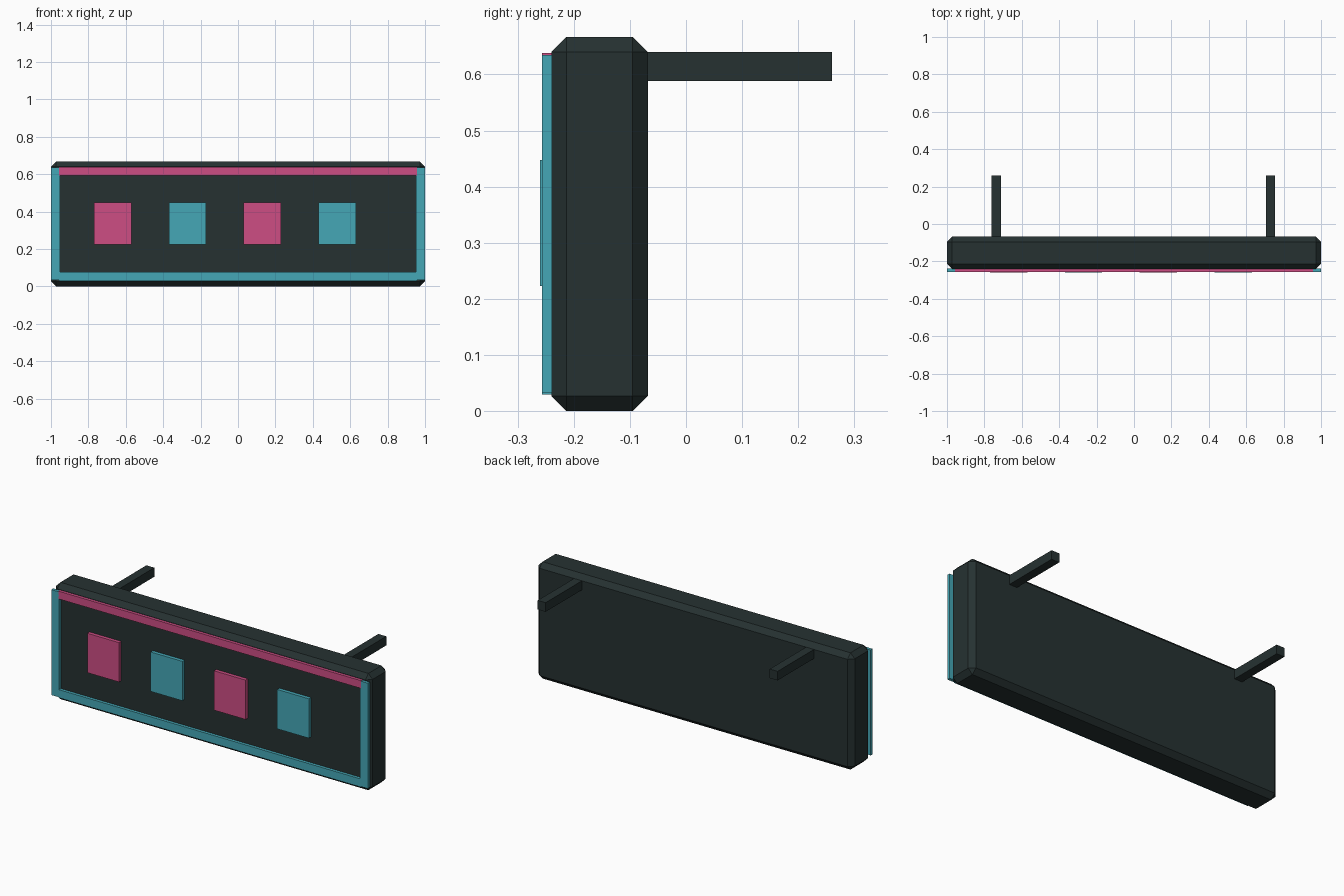
import bpy

cube = bpy.data.objects.get("Cube")
if cube:
    bpy.data.objects.remove(cube, do_unlink=True)


def make_material(name, rgb):
    mat = bpy.data.materials.new(name)
    mat.use_nodes = True
    color = (*rgb, 1.0)
    mat.diffuse_color = color
    mat.node_tree.nodes["Principled BSDF"].inputs["Base Color"].default_value = color
    return mat


dark = make_material("dark slate", (0.019, 0.031, 0.031))
teal = make_material("teal", (0.06, 0.39, 0.47))
pink = make_material("pink", (0.61, 0.075, 0.23))


def box(name, x, y, z, mat, bevel=0.0):
    """Box from (min, max) ranges, with an optional flat chamfer."""
    spans = (x, y, z)
    bpy.ops.mesh.primitive_cube_add(size=1, location=[(a + b) / 2 for a, b in spans])
    obj = bpy.context.object
    obj.name = name
    obj.scale = [b - a for a, b in spans]
    bpy.ops.object.transform_apply(location=False, rotation=False, scale=True)
    obj.data.materials.append(mat)
    if bevel:
        mod = obj.modifiers.new("chamfer", 'BEVEL')
        mod.width = bevel
        mod.segments = 1
    return obj


# Chamfered sign body
box("sign_body", (-1, 1), (-0.24, -0.068), (0, 0.667), dark, bevel=0.027)

# Raised trim around the front
TRIM_Y = (-0.257, -0.239)
box("trim_top", (-0.956, 0.956), TRIM_Y, (0.594, 0.638), pink)
box("trim_bottom", (-0.956, 0.956), TRIM_Y, (0.03, 0.076), teal)
box("trim_left", (0.952, 1), TRIM_Y, (0.033, 0.635), teal)
box("trim_right", (-1, -0.952), TRIM_Y, (0.033, 0.635), teal)

# Four panels of alternating colour
for i in range(4):
    cx = -0.67 + 0.4 * i
    box(f"panel_{i + 1}", (cx - 0.1, cx + 0.1), (-0.26, -0.238),
        (0.223, 0.448), teal if i % 2 else pink)

# Wall mounting arms at the back
for side, cx in (("left", 0.73), ("right", -0.736)):
    box(f"mounting_arm_{side}", (cx - 0.025, cx + 0.025), (-0.08, 0.26),
        (0.588, 0.64), dark)
